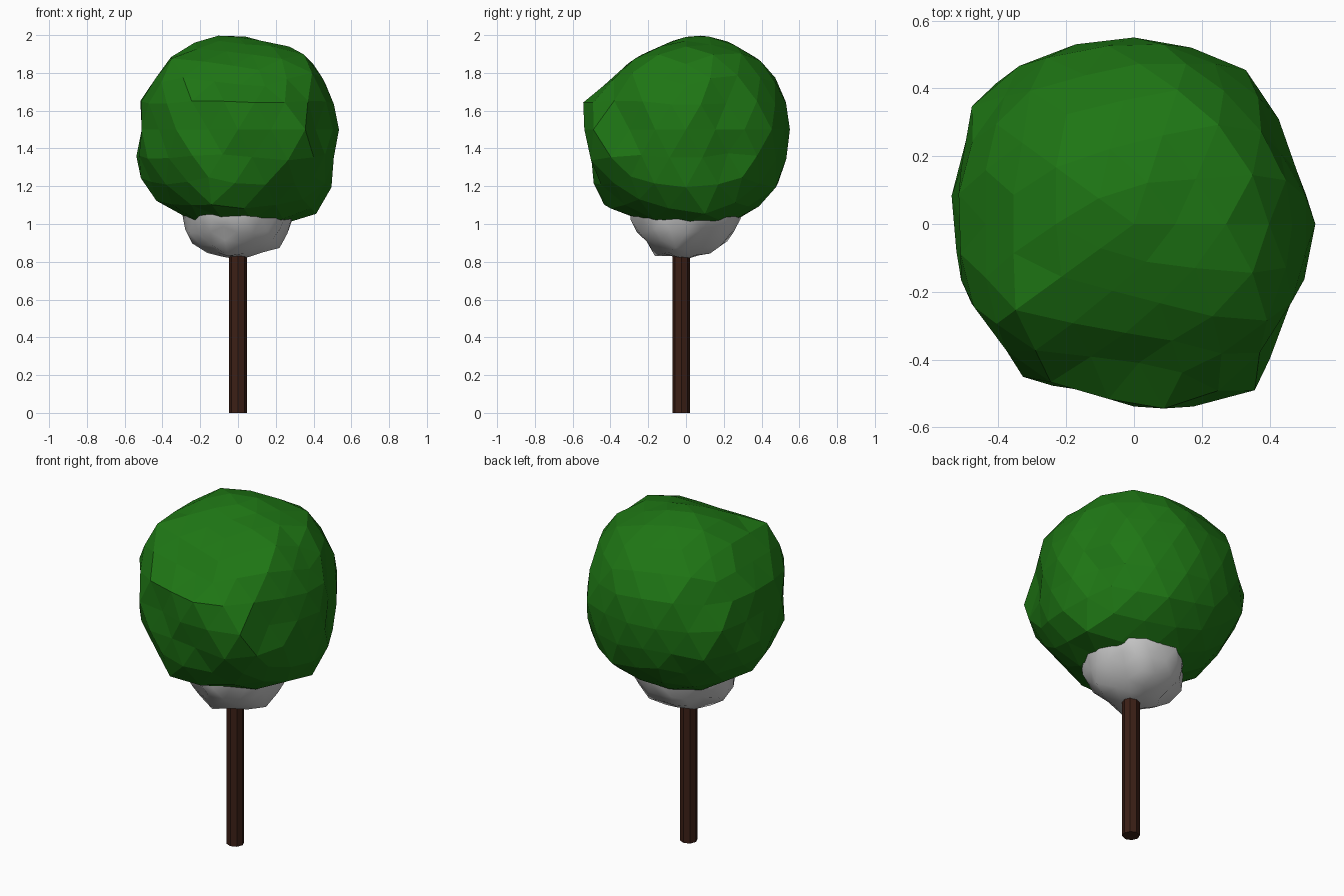
import bpy, bmesh, math
from mathutils import Vector, noise

if "Cube" in bpy.data.objects:
    bpy.data.objects.remove(bpy.data.objects["Cube"])


def paint(obj, name, color):
    mat = bpy.data.materials.new(name)
    mat.diffuse_color = (*color, 1)
    mat.use_nodes = True
    mat.node_tree.nodes["Principled BSDF"].inputs["Base Color"].default_value = mat.diffuse_color
    obj.data.materials.append(mat)


def make_object(name, bm):
    mesh = bpy.data.meshes.new(name)
    bm.to_mesh(mesh)
    bm.free()
    obj = bpy.data.objects.new(name, mesh)
    bpy.context.collection.objects.link(obj)
    return obj


def polar(points, centre):
    """Outline as a sorted list of (angle, radius) about a centre."""
    rel = [(a - centre[0], b - centre[1]) for a, b in points]
    out = sorted((math.atan2(b, a), math.hypot(a, b)) for a, b in rel)
    first, last = out[0], out[-1]
    return [(last[0] - math.tau, last[1])] + out + [(first[0] + math.tau, first[1])]


def reach(outline, a, b):
    """Largest ray length that stays inside an outline for direction (a, b)."""
    length = math.hypot(a, b)
    if length < 0.3:
        return 9.0
    ang = math.atan2(b, a)
    for (a0, r0), (a1, r1) in zip(outline, outline[1:]):
        if a0 <= ang <= a1:
            t = (ang - a0) / max(a1 - a0, 1e-6)
            return (r0 + (r1 - r0) * t) / length
    return 9.0


def lumpy_ball(name, centre, detail, radius_at):
    bm = bmesh.new()
    bmesh.ops.create_icosphere(bm, subdivisions=detail, radius=1)
    for v in bm.verts:
        d = v.co.normalized()
        v.co = Vector(centre) + d * radius_at(d)
    return make_object(name, bm)


# Crown outlines from the front, the right and the top
FRONT = polar([(-.51, 1.7), (-.5, 1.46), (-.54, 1.39), (-.49, 1.18), (-.25, 1.02),
               (0, .98), (.25, 1.0), (.49, 1.1), (.48, 1.3), (.535, 1.43),
               (.48, 1.7), (.36, 1.89), (.27, 1.94), (.17, 1.95), (.05, 1.99),
               (-.08, 2.0), (-.23, 1.96), (-.35, 1.89), (-.41, 1.79)], (0, 1.5))
RIGHT = polar([(-.55, 1.6), (-.535, 1.69), (-.4, 1.74), (-.33, 1.83), (-.15, 1.93),
               (.07, 2.0), (.16, 1.99), (.3, 1.92), (.49, 1.77), (.54, 1.65),
               (.55, 1.5), (.53, 1.32), (.45, 1.15), (.28, 1.03), (0, .98),
               (-.25, 1.03), (-.46, 1.12), (-.5, 1.38)], (0, 1.5))
TOP = polar([(-.47, .41), (-.37, .48), (-.25, .5), (-.07, .56), (.08, .53),
             (.35, .45), (.43, .3), (.43, .21), (.5, .13), (.535, .03),
             (.52, -.12), (.41, -.3), (.4, -.4), (.35, -.5), (.1, -.55),
             (-.15, -.48), (-.32, -.46), (-.4, -.32), (-.52, -.17), (-.52, .2)], (0, 0))

# Corners that stick out of the crown: direction and extra radius
BUMPS = [(Vector(d).normalized(), e) for d, e in [
    ((.36, -.5, -.1), .08), ((-.47, .41, -.1), .08), ((.49, .15, -.4), .09),
    ((-.1, -.46, -.38), .05), ((-.49, 0, -.32), .04), ((.1, .45, -.35), .03)]]


def crown_radius(d):
    r = .555 + .03 * noise.noise(d * 3.2)
    r += sum(e * math.exp(-(d - c).length_squared / .06) for c, e in BUMPS)
    return min(r, reach(FRONT, d.x, d.z), reach(RIGHT, d.y, d.z), reach(TOP, d.x, d.y))


crown = lumpy_ball("crown", (0, 0, 1.5), 3, crown_radius)
paint(crown, "leaf_green", (.013, .18, .007))

# Pale lumpy underside between trunk and crown
underside = lumpy_ball("crown_underside", (0, 0, 1.11), 3,
                       lambda d: .295 + .05 * noise.noise(d * 2.6 + Vector((4, 1, 2))))
for p in underside.data.polygons:
    p.use_smooth = True

# Octagonal trunk
bm = bmesh.new()
bmesh.ops.create_cone(bm, cap_ends=True, segments=8, radius1=.047, radius2=.047, depth=1.1)
bmesh.ops.translate(bm, verts=bm.verts, vec=(0, -.025, .55))
trunk = make_object("trunk", bm)
paint(trunk, "bark_brown", (.045, .014, .008))
